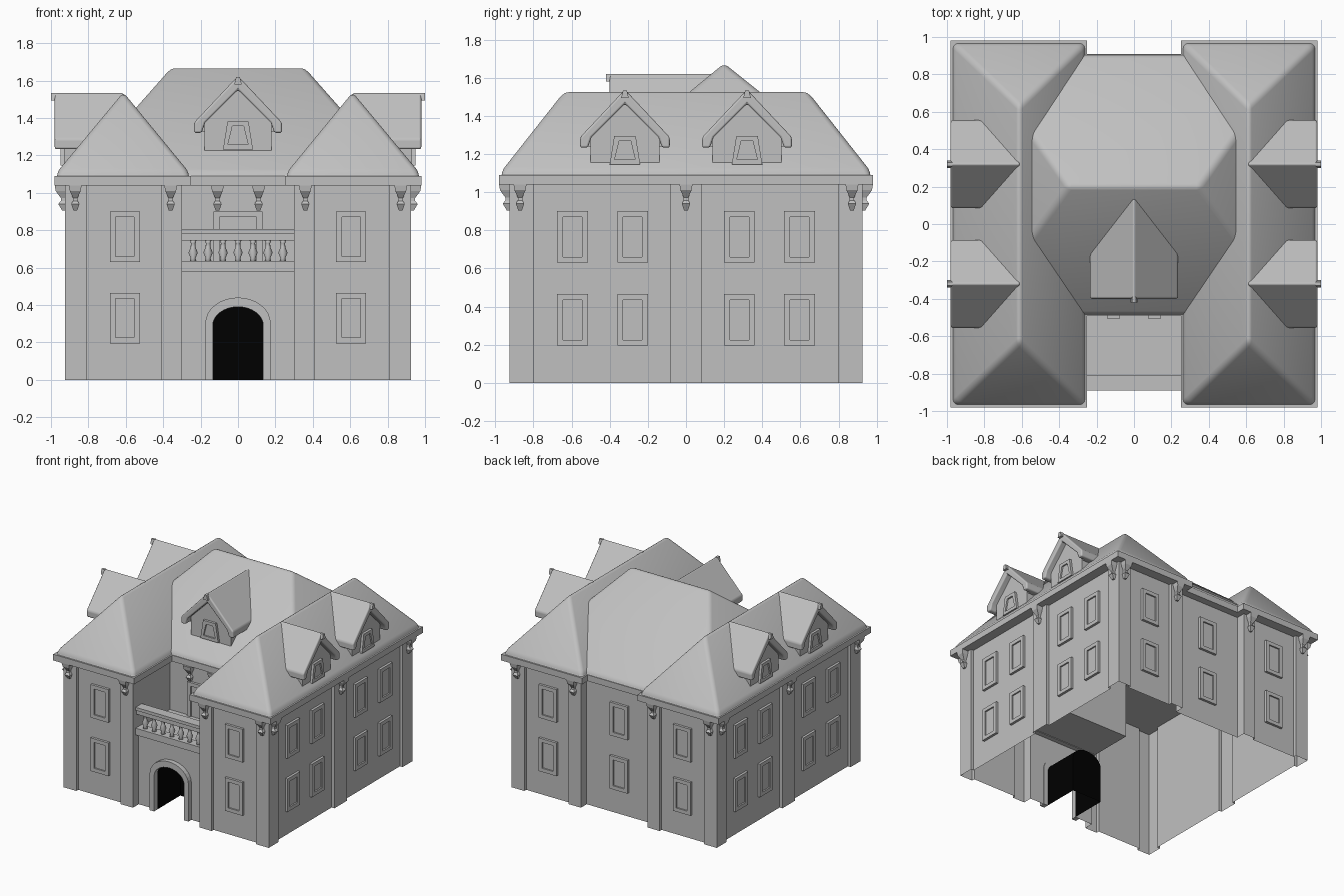
import bpy, bmesh
from math import pi, sin, cos
from mathutils import Matrix

cube = bpy.data.objects.get("Cube")
if cube:
    bpy.data.objects.remove(cube, do_unlink=True)


def material(name, value):
    m = bpy.data.materials.new(name)
    m.use_nodes = True
    col = (value, value, value, 1)
    m.diffuse_color = col
    m.node_tree.nodes["Principled BSDF"].inputs["Base Color"].default_value = col
    return m


STONE = material("stone grey", 0.53)
DARK = material("doorway black", 0.0)


def place(x, y, z, turn=0):
    """Local frame whose front (-y) is turned by quarter turns."""
    return Matrix.Translation((x, y, z)) @ Matrix.Rotation(turn * pi / 2, 4, 'Z')


def finish(name, bm, mat=STONE, M=None, bevel=0, smooth=False, harden=False):
    if M:
        bm.transform(M)
    bmesh.ops.recalc_face_normals(bm, faces=bm.faces)
    for f in bm.faces:
        f.smooth = smooth or bevel > 0
    me = bpy.data.meshes.new(name)
    bm.to_mesh(me)
    bm.free()
    me.materials.append(mat)
    ob = bpy.data.objects.new(name, me)
    bpy.context.collection.objects.link(ob)
    if bevel:
        b = ob.modifiers.new("rounded edges", 'BEVEL')
        b.width, b.segments, b.harden_normals = bevel, 3, harden


def loft(name, rings, cap_start=True, cap_end=True, closed=True, **kw):
    """Skin a list of matching point rings."""
    bm = bmesh.new()
    vs = [[bm.verts.new(p) for p in r] for r in rings]
    n = len(rings[0])
    for a, b in zip(vs, vs[1:]):
        for i in range(n if closed else n - 1):
            j = (i + 1) % n
            bm.faces.new((a[i], a[j], b[j], b[i]))
    if cap_start:
        bm.faces.new(vs[0])
    if cap_end:
        bm.faces.new(vs[-1])
    finish(name, bm, **kw)


def prism(name, pts, y0, y1, **kw):
    loft(name, [[(u, y, z) for u, z in pts] for y in (y0, y1)], **kw)


def box(name, x0, x1, y0, y1, z0, z1, **kw):
    prism(name, [(x0, z0), (x1, z0), (x1, z1), (x0, z1)], y0, y1, **kw)


def hip_roof(name, x0, x1, y0, y1, z0, z1, ridge):
    """Hipped roof on a low upright lip, open underneath."""
    bm = bmesh.new()
    lip, c = [[bm.verts.new(p) for p in
               ((x0, y0, z), (x1, y0, z), (x1, y1, z), (x0, y1, z))]
              for z in (z0, z0 + 0.025)]
    a, b = [bm.verts.new((x, y, z1)) for x, y in ridge]
    for i in range(4):
        j = (i + 1) % 4
        bm.faces.new((lip[i], lip[j], c[j], c[i]))
    if abs(ridge[0][0] - ridge[1][0]) > 0.01:      # ridge runs along x
        faces = ((c[0], c[1], b, a), (c[2], c[3], a, b), (c[1], c[2], b), (c[3], c[0], a))
    else:                                          # ridge runs along y
        faces = ((c[0], c[1], a), (c[1], c[2], b, a), (c[2], c[3], b), (c[3], c[0], a, b))
    for f in faces:
        bm.faces.new(f)
    finish(name, bm, bevel=0.035)


def window(name, w, h, M, top=1.0, rim=0.03):
    """Raised frame with a sunk pane."""
    rings = []
    for m, y in ((0, 0), (0, -0.02), (rim, -0.02), (rim, -0.008)):
        a, b = w - m, w * top - m
        rings.append([(-a, y, m), (a, y, m), (b, y, h - m), (-b, y, h - m)])
    loft(name, rings, cap_start=False, M=M)


def bracket(name, M):
    steps = ((1.04, .034, .055), (1.01, .029, .05), (.972, .012, .022),
             (.957, .012, .022), (.94, .022, .036), (.905, .01, .015))
    loft(name, [[(-w, 0, z), (w, 0, z), (w, -d, z), (-w, -d, z)]
                for z, w, d in steps], M=M)


def dormer(name, M, length):
    half = [(0, .39), (.235, .14), (.235, .085), (.195, .085), (.175, .14)]
    roof = half + [(0, .315)] + [(-u, z) for u, z in reversed(half[1:])]
    prism(name + "_roof", roof, 0, length, M=M, bevel=0.012, harden=True)
    prism(name + "_body", [(-.18, -.01), (.18, -.01), (.18, .14), (0, .32), (-.18, .14)],
          0.05, 0.35, M=M)
    # closed soffit under the roof slopes
    prism(name + "_soffit", [(-.2, .09), (.2, .09), (.2, .15), (0, .35), (-.2, .15)],
          0.06, length - 0.02, M=M)
    window(name + "_window", .08, .15, M @ Matrix.Translation((0, .05, -.003)), .7, .026)
    prism(name + "_finial", [(-.02, .345), (.02, .345), (.01, .385), (-.01, .385)],
          -.02, .01, M=M)


# Outer walls with pilasters: full plan below, a recess behind the balcony above
P = .925          # pilaster face
W = .9            # wall face
R = -.45          # recessed wall behind the balcony
quarter = [(.3, -P), (.41, -P), (.41, -W), (.81, -W), (.81, -P), (P, -P),
           (P, -.8), (W, -.8), (W, -.08), (P, -.08)]
side = quarter + [(x, -y) for x, y in reversed(quarter)] + [(.3, .85)]
wrap = side + [(-x, y) for x, y in reversed(side)]
low = [(.3, -.85)] + wrap + [(-.3, -.85)]
high = [(.3, R)] + wrap + [(-.3, R)]
for name, plan, z0, z1, closed in (("lower_walls", low, 0, .6, False),
                                   ("upper_walls", high, .6, 1.05, True)):
    loft(name, [[(x, y, z) for x, y in plan] for z in (z0, z1)],
         cap_start=False, cap_end=False, closed=closed)


# Entrance: wall with arched opening, surround and dark passage
def arch(w, spring, rise, n=16):
    curve = [(-w * cos(pi * i / n), spring + rise * sin(pi * i / n)) for i in range(n + 1)]
    return [(-w, 0)] + curve + [(w, 0)]


opening = arch(.135, .29, .1)
surround = arch(.175, .30, .14)
bm = bmesh.new()
bm.faces.new([bm.verts.new((x, -.85, z)) for x, z in
              opening + [(.3, 0), (.3, .6), (-.3, .6), (-.3, 0)]])
finish("entrance_wall", bm)
prism("entrance_surround", surround + opening[::-1], -.888, -.845)
prism("entrance_passage", opening, -.848, -.55, cap_start=False, closed=False, mat=DARK)

# Balcony
box("balcony_floor", -.3, .3, -.85, R, .585, .62)
box("balcony_base", -.3, .3, -.89, -.81, .58, .635)
box("balcony_rail", -.3, .3, -.88, -.82, .745, .785)
box("balcony_rail_cap", -.3, .3, -.89, -.81, .78, .805)
for k in range(7):
    prof = ((.63, .019), (.65, .013), (.68, .025), (.71, .013), (.73, .012), (.75, .02))
    loft("baluster", [[(r * cos(pi * i / 5), r * sin(pi * i / 5), z) for i in range(10)]
                      for z, r in prof], M=place(.08 * (k - 3), -.85, 0), smooth=True)
window("balcony_door", .13, .31, place(0, R, .59))

# Brackets under the eaves
for s in (1, -1):
    bracket("recess_bracket", place(s * .11, R, 0))
    for sy in (1, -1):
        for x in (.36, .87):
            bracket("eave_bracket", place(s * x, sy * P, 0, 0 if sy < 0 else 2))
    for y in (-.87, 0, .87):
        bracket("side_bracket", place(s * P, y, 0, s))

# Windows in two storeys on every facade
for z in (.195, .63):
    for s in (1, -1):
        window("front_window", .08, .27, place(s * .605, -W, z))
        window("back_window", .08, .27, place(s * .605, W, z, 2))
        for y in (-.595, -.28, .28, .595):
            window("side_window", .08, .27, place(s * W, y, z, s))
    window("back_centre_window", .08, .27, place(0, .85, z, 2))

# Eaves and roofs
box("centre_eave", -.3, .3, -.49, .91, 1.04, 1.09)
hip_roof("centre_roof", -.85, .85, -.485, .905, 1.085, 1.675, ((-.35, .2), (.35, .2)))
for s in (1, -1):
    x0, x1 = sorted((s * .25, s * .98))
    box("wing_eave", x0, x1, -.98, .98, 1.04, 1.09)
    hip_roof("wing_roof", x0 + .012, x1 - .012, -.967, .967, 1.085, 1.537,
             ((s * .613, -.63), (s * .613, .63)))
    for y in (-.32, .32):
        dormer("side_dormer", place(s * .98, y, 1.148, s), .37)
dormer("front_dormer", place(0, -.40, 1.235), .54)
